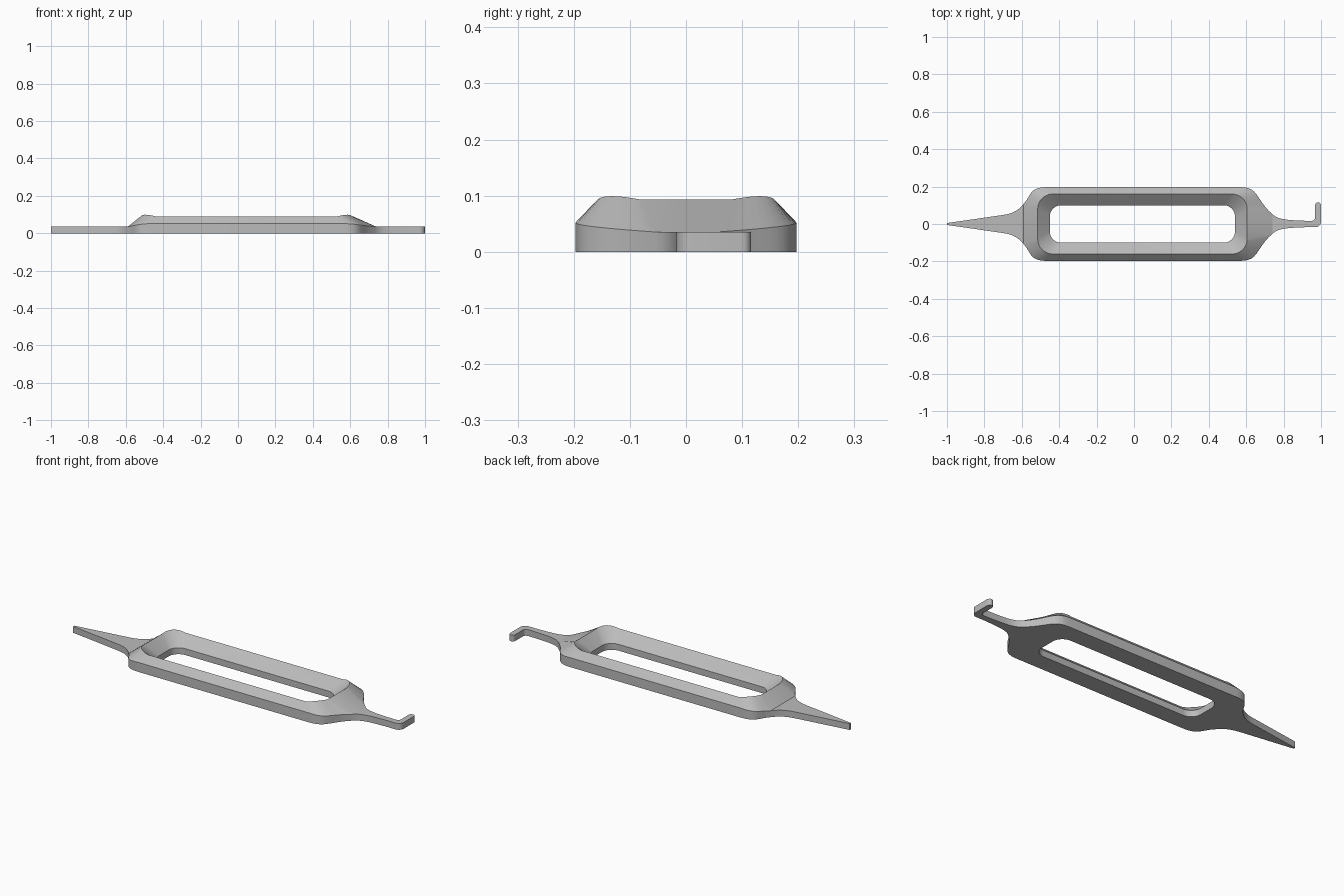
import bpy, bmesh, math
from mathutils import Vector
from mathutils.geometry import interpolate_bezier

if "Cube" in bpy.data.objects:
    bpy.data.objects.remove(bpy.data.objects["Cube"])

N = 12            # points per corner
PLATE = 0.035     # thickness of the handles

metal = bpy.data.materials.new("grey metal")
metal.use_nodes = True
colour = (0.5, 0.5, 0.5, 1)
metal.diffuse_color = colour
metal.node_tree.nodes["Principled BSDF"].inputs["Base Color"].default_value = colour


def curve(*points):
    return [(p.x, p.y) for p in interpolate_bezier(*[Vector(p) for p in points], N)]


def arc(cx, cy, r, start, end):
    angles = [math.radians(start + (end - start) * i / (N - 1)) for i in range(N)]
    return [(cx + r * math.cos(a), cy + r * math.sin(a)) for a in angles]


def finish(name, bm):
    bmesh.ops.recalc_face_normals(bm, faces=bm.faces)
    mesh = bpy.data.meshes.new(name)
    bm.to_mesh(mesh)
    bm.free()
    obj = bpy.data.objects.new(name, mesh)
    bpy.context.collection.objects.link(obj)
    mesh.materials.append(metal)
    bpy.ops.object.select_all(action='DESELECT')
    obj.select_set(True)
    bpy.context.view_layer.objects.active = obj
    bpy.ops.object.shade_smooth_by_angle(angle=math.radians(28))


def half_loop(left, right):
    """Left end middle, left corner, right corner, right end middle."""
    return [(left[0][0], 0)] + left + right + [(right[-1][0], 0)]


def rounded(x0, x1, y, r):
    return half_loop(arc(x0 + r, y - r, r, 180, 90), arc(x1 - r, y - r, r, 90, 0))


def heights(side, corner, end):
    """Heights along a half loop, with a bump of the given size in the corners."""
    ramp = [end + (side - end) * i / (N - 1) + corner * math.sin(math.pi * i / (N - 1))
            for i in range(N)]
    return [end] + ramp + ramp[::-1] + [end]


def full(half, z):
    pts = [(x, y, h) for (x, y), h in zip(half, z)]
    return pts + [(x, -y, h) for x, y, h in pts[-2:0:-1]]


# Frame: hole, raised ridge and outer wall as matching loops
hole = rounded(-0.45, 0.54, 0.1, 0.06)
ridge = rounded(-0.515, 0.605, 0.16, 0.08)
outer = half_loop(
    curve((-0.47, 0.197), (-0.56, 0.197), (-0.55, 0.15), (-0.59, 0.108))[::-1],
    curve((0.57, 0.197), (0.67, 0.197), (0.65, 0.13), (0.74, 0.052)))
floor = heights(0, 0, 0)
loops = [full(hole, floor), full(hole, heights(PLATE, 0, PLATE)),
         full(ridge, heights(0.089, 0.008, 0.093)),
         full(outer, heights(0.052, 0, PLATE)), full(outer, floor)]
bm = bmesh.new()
rings = [[bm.verts.new(p) for p in loop] for loop in loops]
for a, b in zip(rings, rings[1:] + rings[:1]):
    for i in range(len(a)):
        j = (i + 1) % len(a)
        bm.faces.new((a[i], a[j], b[j], b[i]))
finish("frame", bm)


def plate(name, outline):
    bm = bmesh.new()
    face = bm.faces.new([bm.verts.new((x, y, 0)) for x, y in outline])
    top = bmesh.ops.extrude_face_region(bm, geom=[face])["geom"]
    bmesh.ops.translate(bm, vec=(0, 0, PLATE),
                        verts=[v for v in top if isinstance(v, bmesh.types.BMVert)])
    finish(name, bm)


# Pointed handle on the left end
edge = curve((-0.59, 0.108), (-0.62, 0.07), (-0.65, 0.055), (-0.71, 0.047)) + [(-1, 0.005)]
plate("pointed_handle", edge + [(x, -y) for x, y in edge[::-1]])

# Hooked handle on the right end
neck = curve((0.74, 0.052), (0.775, 0.02), (0.83, 0.021), (0.92, 0.017))
plate("hooked_handle", neck + arc(0.95, 0.035, 0.018, -90, 0)
      + arc(0.984, 0.1, 0.016, 180, 0) + arc(0.97, 0.013, 0.03, 0, -90)
      + [(x, -y) for x, y in neck[::-1]])
